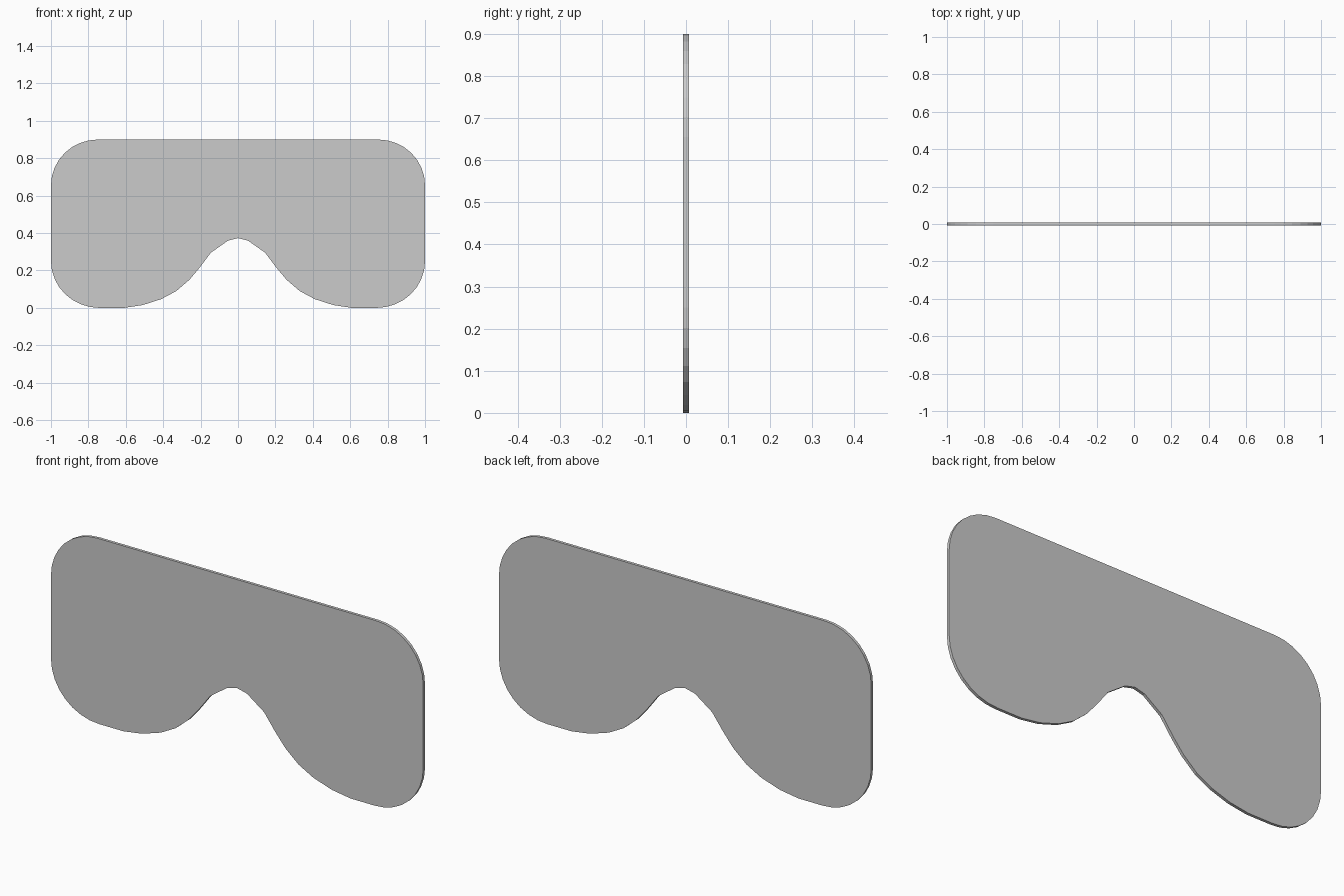
import bpy, bmesh
from math import cos, sin, radians

if "Cube" in bpy.data.objects:
    bpy.data.objects.remove(bpy.data.objects["Cube"])

THICK = 0.014


def arc(cx, cz, rx, rz, a0, a1, n=8):
    """Points on an elliptical corner in the xz plane."""
    return [(cx + rx * cos(radians(a0 + (a1 - a0) * i / n)),
             cz + rz * sin(radians(a0 + (a1 - a0) * i / n))) for i in range(n + 1)]


# Right half outline: top corner, bottom corner, then the nose notch
half = arc(0.75, 0.655, 0.25, 0.245, 90, 0)
half += arc(0.74, 0.25, 0.26, 0.25, 0, -90)
half += [(0.61, 0.0), (0.51, 0.015), (0.41, 0.047), (0.33, 0.09), (0.26, 0.15),
         (0.205, 0.215), (0.145, 0.295), (0.053, 0.36)]
outline = half + [(0.0, 0.373)] + [(-x, z) for x, z in reversed(half)]

# Flat lens plate extruded along y
bm = bmesh.new()
face = bm.faces.new([bm.verts.new((x, -THICK / 2, z)) for x, z in outline])
new = bmesh.ops.extrude_face_region(bm, geom=[face], use_keep_orig=True)["geom"]
bmesh.ops.translate(bm, vec=(0, THICK, 0),
                    verts=[v for v in new if isinstance(v, bmesh.types.BMVert)])
bmesh.ops.recalc_face_normals(bm, faces=bm.faces[:])
mesh = bpy.data.meshes.new("goggle_lens")
bm.to_mesh(mesh)
bm.free()
lens = bpy.data.objects.new("goggle_lens", mesh)
bpy.context.collection.objects.link(lens)
